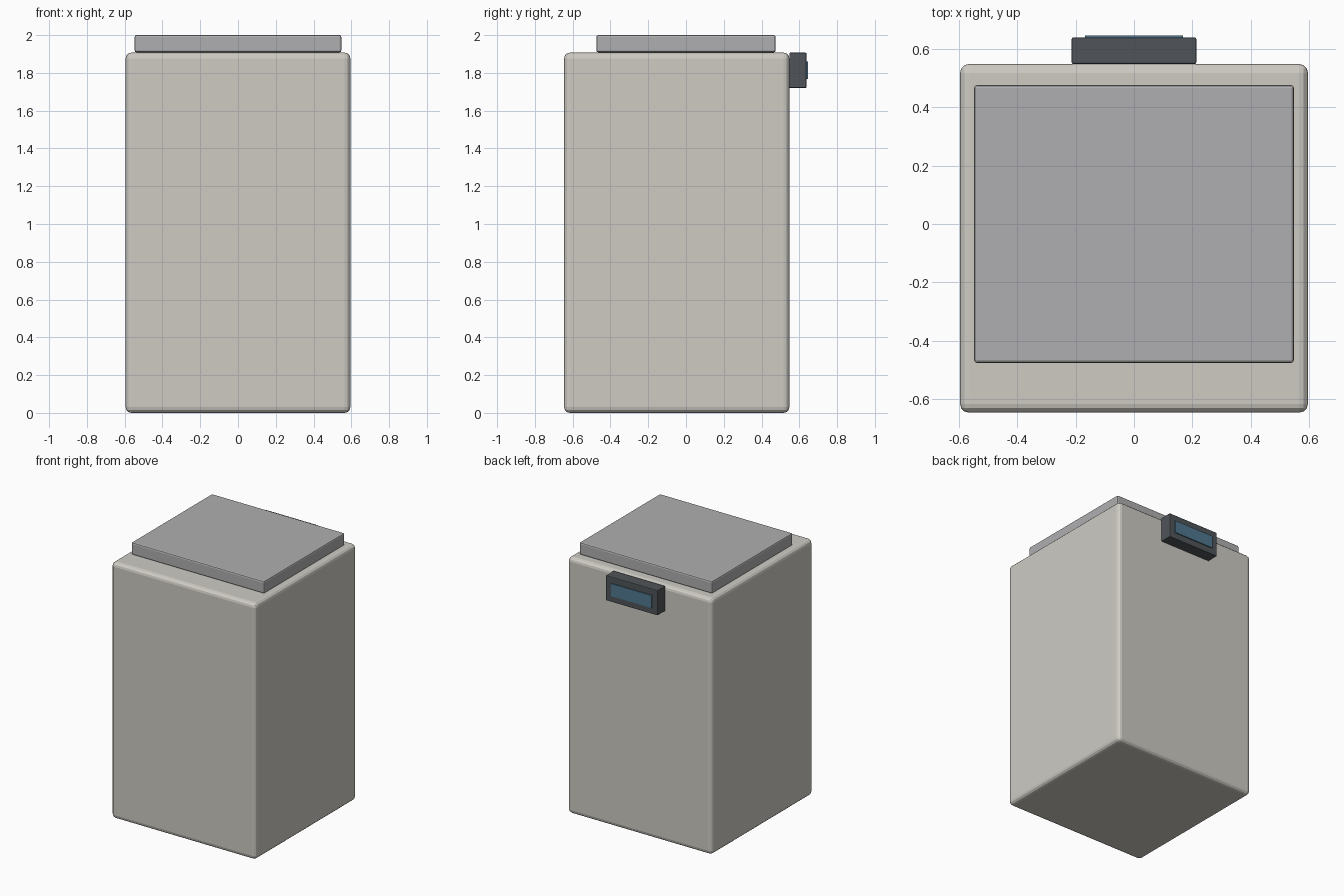
import bpy

if "Cube" in bpy.data.objects:
    bpy.data.objects.remove(bpy.data.objects["Cube"])


def material(name, rgb):
    m = bpy.data.materials.new(name)
    m.diffuse_color = (*rgb, 1.0)
    m.use_nodes = True
    m.node_tree.nodes["Principled BSDF"].inputs["Base Color"].default_value = m.diffuse_color
    return m


def box(name, lo, hi, mat, bevel=0.0, segments=1):
    size = [h - l for l, h in zip(lo, hi)]
    bpy.ops.mesh.primitive_cube_add(size=1, location=[(l + h) / 2 for l, h in zip(lo, hi)])
    ob = bpy.context.object
    ob.name = name
    ob.scale = size
    bpy.ops.object.transform_apply(location=False, rotation=False, scale=True)
    ob.data.materials.append(mat)
    if bevel:
        mod = ob.modifiers.new("Bevel", "BEVEL")
        mod.width = bevel
        mod.segments = segments
    return ob


shell = material("warm_white", (0.62, 0.60, 0.55))
steel = material("steel_grey", (0.43, 0.43, 0.44))
dark = material("dark_grey", (0.08, 0.09, 0.10))
glass = material("blue_screen", (0.08, 0.19, 0.28))

# Main cabinet with softened edges
box("cabinet", (-0.595, -0.645, 0.0), (0.595, 0.547, 1.907), shell, 0.03, 3)

# Flat plate on top
box("top_plate", (-0.547, -0.475, 1.909), (0.547, 0.475, 2.0), steel, 0.01, 2)

# Control display on the back, near the top edge
box("display_housing", (-0.213, 0.547, 1.72), (0.213, 0.638, 1.907), dark, 0.005, 2)
box("display_screen", (-0.168, 0.63, 1.767), (0.168, 0.645, 1.86), glass)
